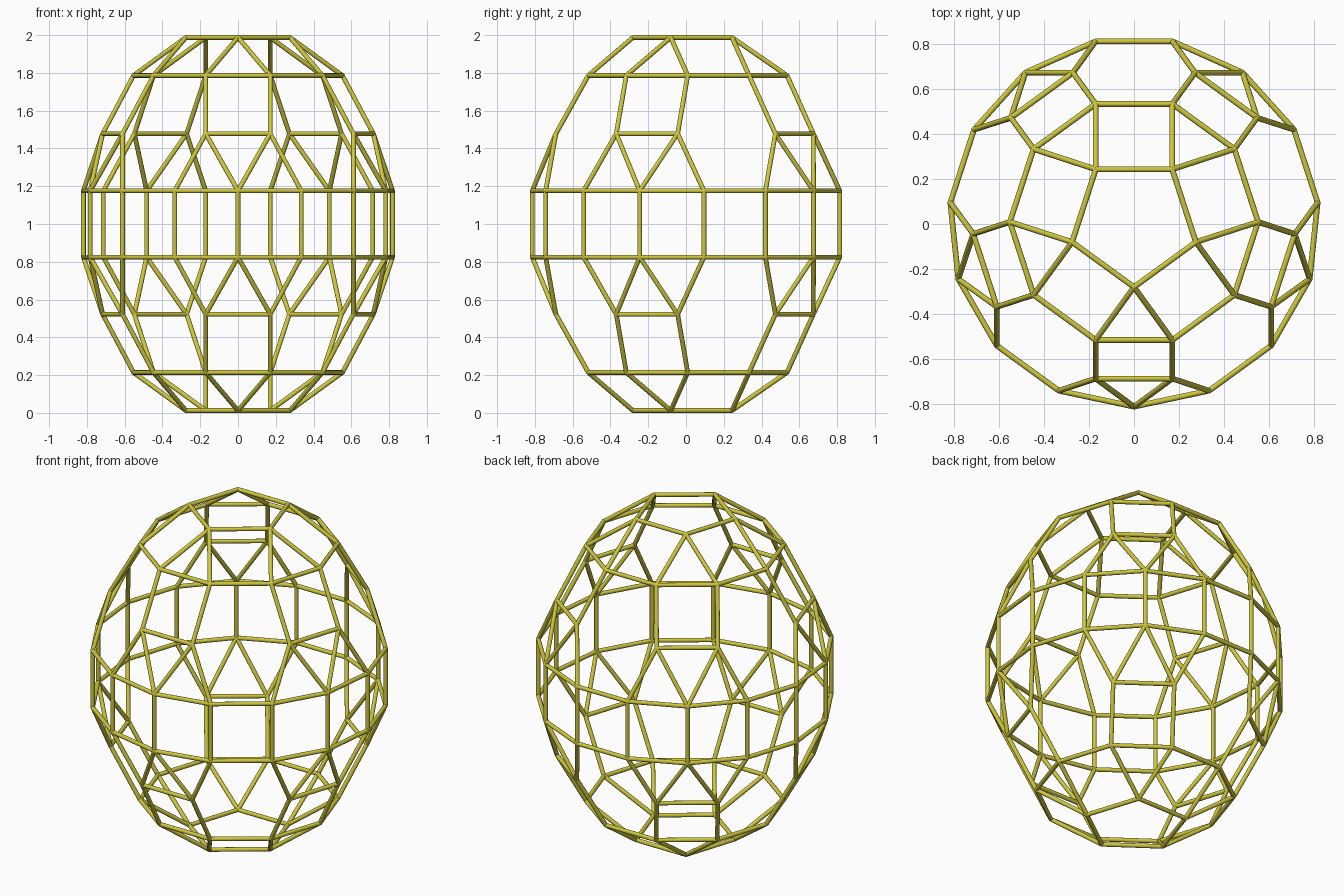
import bpy, bmesh
from math import sin, cos, radians
from mathutils import Vector, Matrix

if "Cube" in bpy.data.objects:
    bpy.data.objects.remove(bpy.data.objects["Cube"])

R = 0.0125             # strut radius
CY = 0.009             # keeps the odd-sided rings centred on y
EDGE = 0.342

mat = bpy.data.materials.new("olive_yellow")
mat.diffuse_color = (0.62, 0.57, 0.05, 1)
mat.use_nodes = True
mat.node_tree.nodes["Principled BSDF"].inputs["Base Color"].default_value = mat.diffuse_color


def at(radius, deg, h):
    a = radians(deg)
    return Vector((radius * cos(a), radius * sin(a) + CY, h))


# Rings of the upper half, heights measured from the mid plane
penta, deca, pairs = [], [], []
for j in range(5):
    d = -90 + 72 * j
    penta.append(at(0.290, d, 0.9875))
    deca += [at(0.553, d - 18, 0.786), at(0.553, d + 18, 0.786)]
    pairs += [at(0.7185, d - 13.75, 0.478), at(0.7185, d + 13.75, 0.478)]
belt = [at(0.823, -90 + 24 * k, 0.1755) for k in range(15)]


def ring(pts):
    return [(pts[i], pts[(i + 1) % len(pts)]) for i in range(len(pts))]


# Linking struts between rings, repeated five times
cap, side = [], []
for j in range(5):
    l, r = 2 * j, 2 * j + 1
    cap += [(penta[j], deca[l]), (penta[j], deca[r])]
    side += [(deca[l], pairs[l]), (deca[r], pairs[r]), (pairs[l], pairs[r]),
             (pairs[l], belt[3 * j - 1]), (pairs[l], belt[3 * j]),
             (pairs[r], belt[3 * j]), (pairs[r], belt[3 * j + 1])]


def flip(p):
    return Vector((p.x, p.y, -p.z))


def build(name, struts):
    bm = bmesh.new()
    joints = {}
    for a, b in struts:
        v = b - a
        m = (Matrix.Translation((a + b) / 2 + Vector((0, 0, 1)))
             @ v.to_track_quat('Z', 'Y').to_matrix().to_4x4())
        bmesh.ops.create_cone(bm, cap_ends=True, segments=12, radius1=R,
                              radius2=R, depth=v.length, matrix=m)
        for p in (a, b):
            joints[tuple(round(c, 4) for c in p)] = p
    # rounded joints where struts meet
    for p in joints.values():
        bmesh.ops.create_uvsphere(bm, u_segments=12, v_segments=8, radius=R,
                                  matrix=Matrix.Translation(p + Vector((0, 0, 1))))
    me = bpy.data.meshes.new(name)
    bm.to_mesh(me)
    bm.free()
    me.materials.append(mat)
    ob = bpy.data.objects.new(name, me)
    bpy.context.collection.objects.link(ob)
    bpy.ops.object.select_all(action='DESELECT')
    ob.select_set(True)
    bpy.context.view_layer.objects.active = ob
    bpy.ops.object.shade_smooth_by_angle(angle=radians(40))


def mirrored(struts):
    return [(flip(a), flip(b)) for a, b in struts]


# Caps, sloping sides and the belt of squares
cap_struts = ring(penta) + cap + ring(deca)
build("top_cap", cap_struts)
build("upper_side_struts", side)
build("middle_belt", ring(belt) + mirrored(ring(belt)) + [(p, flip(p)) for p in belt])
build("lower_side_struts", mirrored(side))
build("bottom_cap", mirrored(cap_struts))
